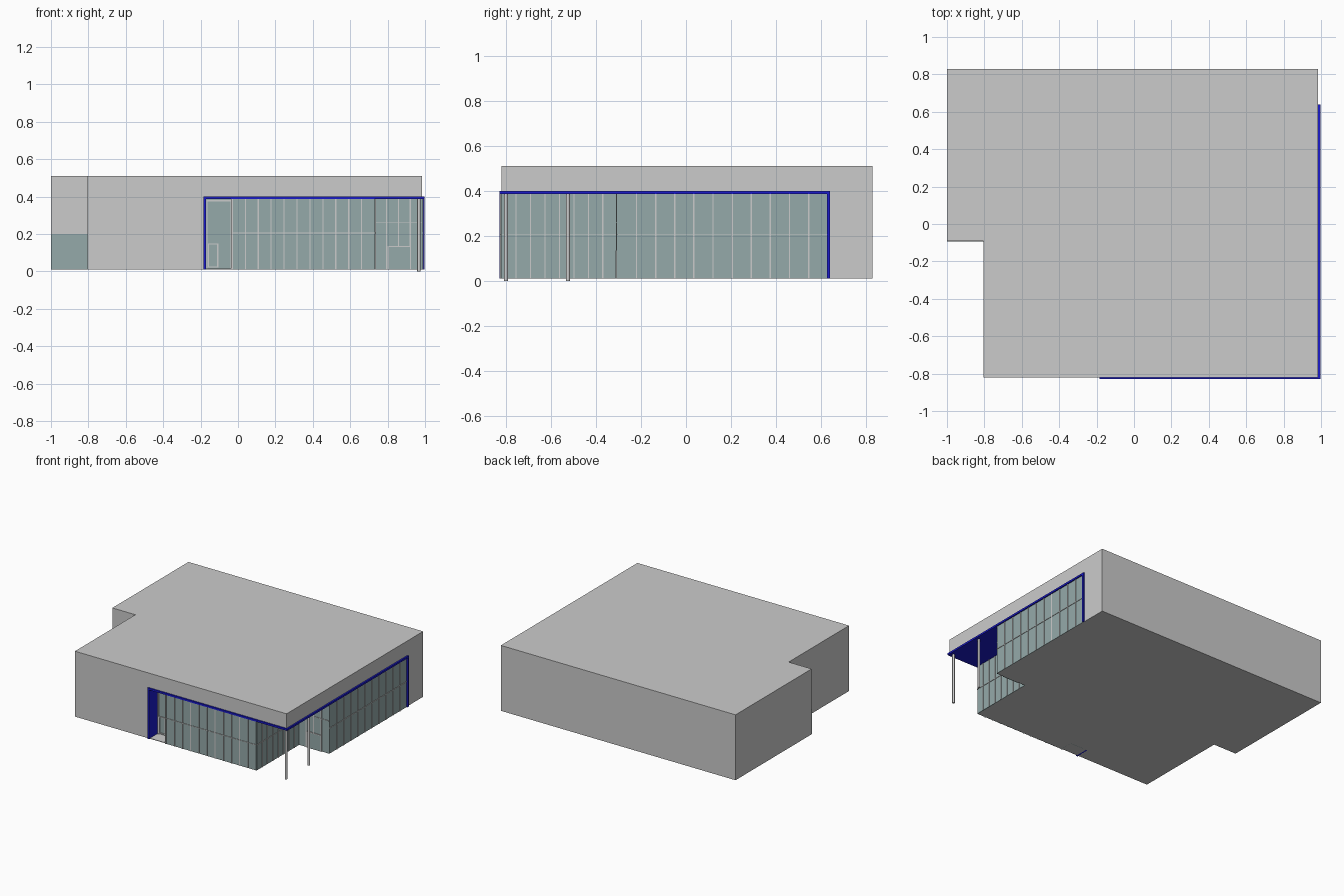
import bpy, bmesh

if "Cube" in bpy.data.objects:
    bpy.data.objects.remove(bpy.data.objects["Cube"])


def material(name, rgb):
    m = bpy.data.materials.new(name)
    m.diffuse_color = (*rgb, 1)
    m.use_nodes = True
    m.node_tree.nodes["Principled BSDF"].inputs["Base Color"].default_value = m.diffuse_color
    return m


GLASS = material("glass_green", (0.3, 0.4, 0.4))
BLUE = material("trim_blue", (0.01, 0.01, 0.6))


def prism(name, outline, z0, z1, mat=None):
    """Extrude a plan outline from z0 to z1."""
    bm = bmesh.new()
    face = bm.faces.new([bm.verts.new((x, y, z0)) for x, y in outline])
    ext = bmesh.ops.extrude_face_region(bm, geom=[face])
    for v in ext["geom"]:
        if isinstance(v, bmesh.types.BMVert):
            v.co.z = z1
    bmesh.ops.recalc_face_normals(bm, faces=bm.faces)
    me = bpy.data.meshes.new(name)
    bm.to_mesh(me)
    bm.free()
    ob = bpy.data.objects.new(name, me)
    bpy.context.collection.objects.link(ob)
    if mat:
        me.materials.append(mat)
    return ob


def box(name, x0, x1, y0, y1, z0, z1, mat=None):
    return prism(name, [(x0, y0), (x1, y0), (x1, y1), (x0, y1)], z0, z1, mat)


def cut(ob, cutter):
    cutter.hide_render = True
    mod = ob.modifiers.new("cut", 'BOOLEAN')
    mod.operation, mod.object, mod.solver = 'DIFFERENCE', cutter, 'EXACT'
    bpy.context.view_layer.objects.active = ob
    bpy.ops.object.modifier_apply(modifier=mod.name)
    bpy.data.objects.remove(cutter)


Z0, ZG, W = 0.01, 0.39, 0.006      # floor, glass head, mullion width


def bar(name, axis, pos, a0, a1, z0, z1):
    """Frame bar on a wall facing front (axis x) or right (axis y)."""
    if axis == 'x':
        box(name, a0, a1, pos - 0.007, pos, z0, z1)
    else:
        box(name, pos, pos + 0.007, a0, a1, z0, z1)


def glazing(name, axis, pos, a0, a1, bays, transoms=(0.205,)):
    """Glass sheet with evenly spaced mullions and transoms."""
    if axis == 'x':
        box(name + "_glass", a0, a1, pos - 0.003, pos + 0.003, Z0, ZG, GLASS)
    else:
        box(name + "_glass", pos - 0.003, pos + 0.003, a0, a1, Z0, ZG, GLASS)
    for i in range(1, bays):
        a = a0 + (a1 - a0) * i / bays
        bar(name + "_mullion", axis, pos, a - W / 2, a + W / 2, Z0, ZG)
    for z in transoms:
        bar(name + "_transom", axis, pos, a0, a1, z - 0.002, z + 0.002)


def door_frame(name, pos, x0, x1, z0, z1):
    for x in (x0, x1 - W):
        bar(name + "_jamb", 'x', pos, x, x + W, z0, z1)
    bar(name + "_head", 'x', pos, x0, x1, z1 - W, z1)


# Main block, with corner porch and door alcove cut out
F, R = -0.82, 0.985
PX, PY, AY = 0.73, -0.305, -0.72
body = prism("building_body", [(-0.805, F), (R, F), (R, 0.83), (-1, 0.83),
                               (-1, -0.09), (-0.805, -0.09)], Z0, 0.51)
cut(body, box("porch_cutter", PX, 1.2, -1, PY, -0.1, ZG))
cut(body, box("alcove_cutter", -0.175, -0.03, -1, AY, Z0 + 0.004, ZG))

# Glazed walls
glazing("front", 'x', F, -0.03, PX, 11)
glazing("porch_side", 'y', PX, F, PY, 8)
glazing("porch_back", 'x', PY, PX, R, 4, (0.26,))
glazing("right", 'y', R, PY, 0.63, 11)
box("corner_glass", -1, -0.805, -0.093, -0.088, Z0, 0.2, GLASS)

# Porch door
door_frame("porch_door", PY - 0.002, 0.80, 0.925, Z0, 0.135)
box("porch_door_panel", 0.806, 0.919, PY - 0.008, PY, Z0, 0.13, GLASS)

# Alcove with entrance door
box("alcove_glass", -0.17, -0.03, AY - 0.003, AY + 0.002, Z0, ZG, GLASS)
box("alcove_side_glass", -0.033, -0.029, F, AY, Z0, ZG, GLASS)
door_frame("entrance_frame", AY - 0.003, -0.168, -0.035, Z0, 0.38)
door_frame("entrance_panel", AY - 0.003, -0.16, -0.105, 0.02, 0.15)
bar("entrance_panel_sill", 'x', AY - 0.003, -0.16, -0.105, 0.02, 0.026)
bar("entrance_corner_post", 'x', F, -0.038, -0.028, Z0, ZG)

# Blue trim, alcove lining and porch soffit
box("front_trim", -0.185, 0.997, -0.83, -0.815, 0.386, 0.4, BLUE)
box("right_trim", 0.98, 0.997, -0.83, 0.64, 0.386, 0.4, BLUE)
box("left_trim_post", -0.185, -0.171, -0.83, AY, Z0, 0.388, BLUE)
box("back_trim_post", 0.98, 0.997, 0.627, 0.64, Z0, 0.388, BLUE)
box("porch_soffit", PX, R, F, PY, 0.386, 0.391, BLUE)

# Porch columns
for y in (-0.80, -0.525):
    bpy.ops.mesh.primitive_cylinder_add(vertices=16, radius=0.009, depth=0.388,
                                        location=(0.967, y, 0.194))
    bpy.context.object.name = "porch_column"
    bpy.ops.object.shade_smooth_by_angle()
